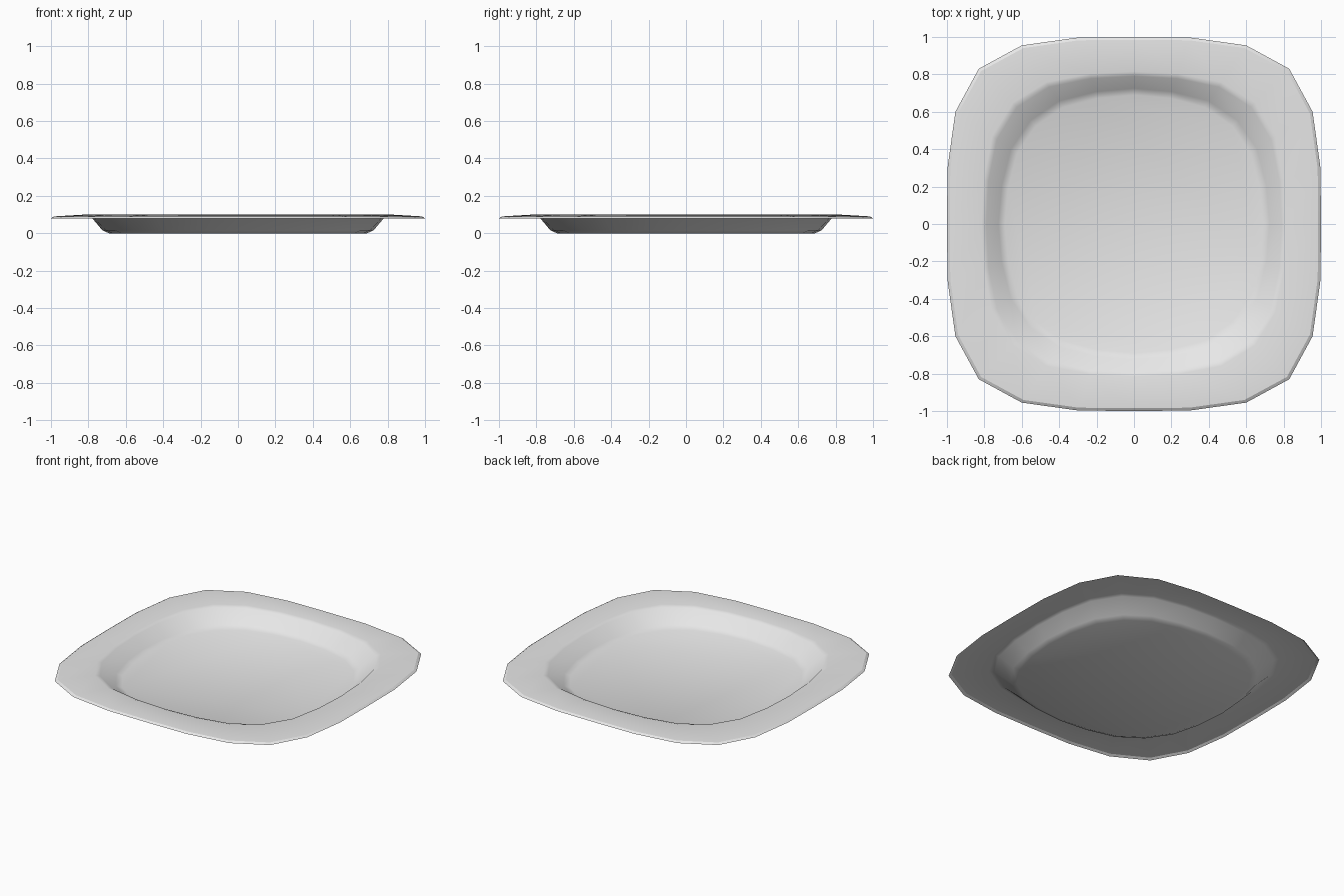
import bpy, bmesh

cube = bpy.data.objects.get("Cube")
if cube:
    bpy.data.objects.remove(cube, do_unlink=True)

# One plain ceramic colour
ceramic = bpy.data.materials.new("pale grey ceramic")
colour = (0.8, 0.8, 0.8, 1.0)
ceramic.diffuse_color = colour
ceramic.use_nodes = True
ceramic.node_tree.nodes["Principled BSDF"].inputs["Base Color"].default_value = colour

# First eighth of the unit outline: rounder for the well, squarer for the rim
ROUND = [(1.0, 0.0), (0.975, 0.28), (0.905, 0.55), (0.76, 0.76)]
SQUARE = [(1.0, 0.0), (0.997, 0.30), (0.955, 0.60), (0.83, 0.83)]


def outline(radius, squareness):
    """24-sided rounded square, built from an eighth by symmetry."""
    eighth = [(a[0] + (b[0] - a[0]) * squareness, a[1] + (b[1] - a[1]) * squareness)
              for a, b in zip(ROUND, SQUARE)]
    quarter = eighth + [(y, x) for x, y in reversed(eighth[1:3])]
    points = []
    for _ in range(4):
        points += quarter
        quarter = [(-y, x) for x, y in quarter]
    return [(x * radius, y * radius) for x, y in points]


# Section from the floor to the lip: radius, squareness, height
SECTION = [
    (0.69, 0.0, 0.0),
    (0.725, 0.05, 0.016),
    (0.79, 0.45, 0.092),
    (0.815, 0.5, 0.10),
    (0.985, 1.0, 0.09),
    (1.0, 1.0, 0.08),
]

bm = bmesh.new()
rings = [[bm.verts.new((x, y, z)) for x, y in outline(r, s)] for r, s, z in SECTION]

# Flat floor, then walls, rim and turned-down lip as one thin sheet
bm.faces.new(rings[0])
for inner, outer in zip(rings, rings[1:]):
    n = len(inner)
    for i in range(n):
        j = (i + 1) % n
        bm.faces.new((inner[i], outer[i], outer[j], inner[j]))

for face in bm.faces:
    face.smooth = True

# Crisp crease where the rim meets the lip
crease = set(rings[-2])
for edge in bm.edges:
    if edge.verts[0] in crease and edge.verts[1] in crease:
        edge.smooth = False

mesh = bpy.data.meshes.new("plate")
bm.to_mesh(mesh)
bm.free()
mesh.materials.append(ceramic)
plate = bpy.data.objects.new("plate", mesh)
bpy.context.collection.objects.link(plate)
